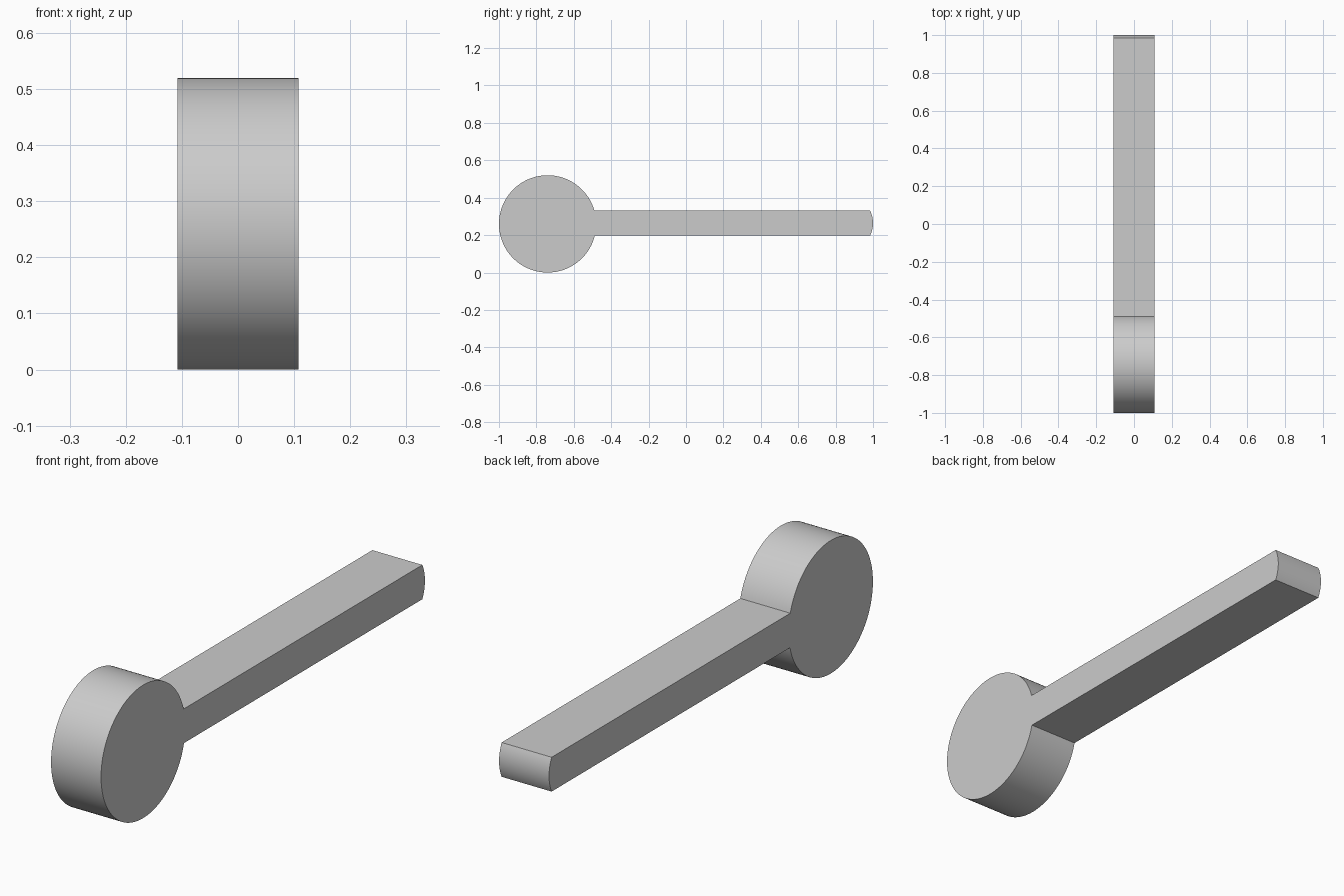
import bpy, bmesh, math

if "Cube" in bpy.data.objects:
    bpy.data.objects.remove(bpy.data.objects["Cube"])

HALF_WIDTH = 0.108
CY, CZ, R = -0.74, 0.26, 0.26      # round head
BAR_LOW, BAR_HIGH = 0.197, 0.331   # arm heights
TIP_Y, TIP_SAG = 1.0, 0.016        # bowed arm tip


def arc(cy, cz, r, a0, a1, steps):
    return [(cy + r * math.cos(a0 + (a1 - a0) * i / steps),
             cz + r * math.sin(a0 + (a1 - a0) * i / steps)) for i in range(steps + 1)]


# Side outline: round head, then the bowed tip of the arm
head = arc(CY, CZ, R, math.asin((BAR_HIGH - CZ) / R),
           2 * math.pi + math.asin((BAR_LOW - CZ) / R), 120)
half = (BAR_HIGH - BAR_LOW) / 2
tip_r = (half ** 2 + TIP_SAG ** 2) / (2 * TIP_SAG)
tip_a = math.asin(half / tip_r)
tip = arc(TIP_Y - tip_r, (BAR_HIGH + BAR_LOW) / 2, tip_r, -tip_a, tip_a, 16)

# Extrude the outline across x
bm = bmesh.new()
face = bm.faces.new([bm.verts.new((-HALF_WIDTH, y, z)) for y, z in head + tip])
ext = bmesh.ops.extrude_face_region(bm, geom=[face], use_keep_orig=True)
bmesh.ops.translate(bm, vec=(2 * HALF_WIDTH, 0, 0),
                    verts=[g for g in ext["geom"] if isinstance(g, bmesh.types.BMVert)])
bmesh.ops.recalc_face_normals(bm, faces=bm.faces)
mesh = bpy.data.meshes.new("round_headed_arm")
bm.to_mesh(mesh)
bm.free()
obj = bpy.data.objects.new("round_headed_arm", mesh)
bpy.context.collection.objects.link(obj)

# Smooth rounded walls, sharp edges
bpy.context.view_layer.objects.active = obj
obj.select_set(True)
bpy.ops.object.shade_smooth_by_angle(angle=math.radians(30))
